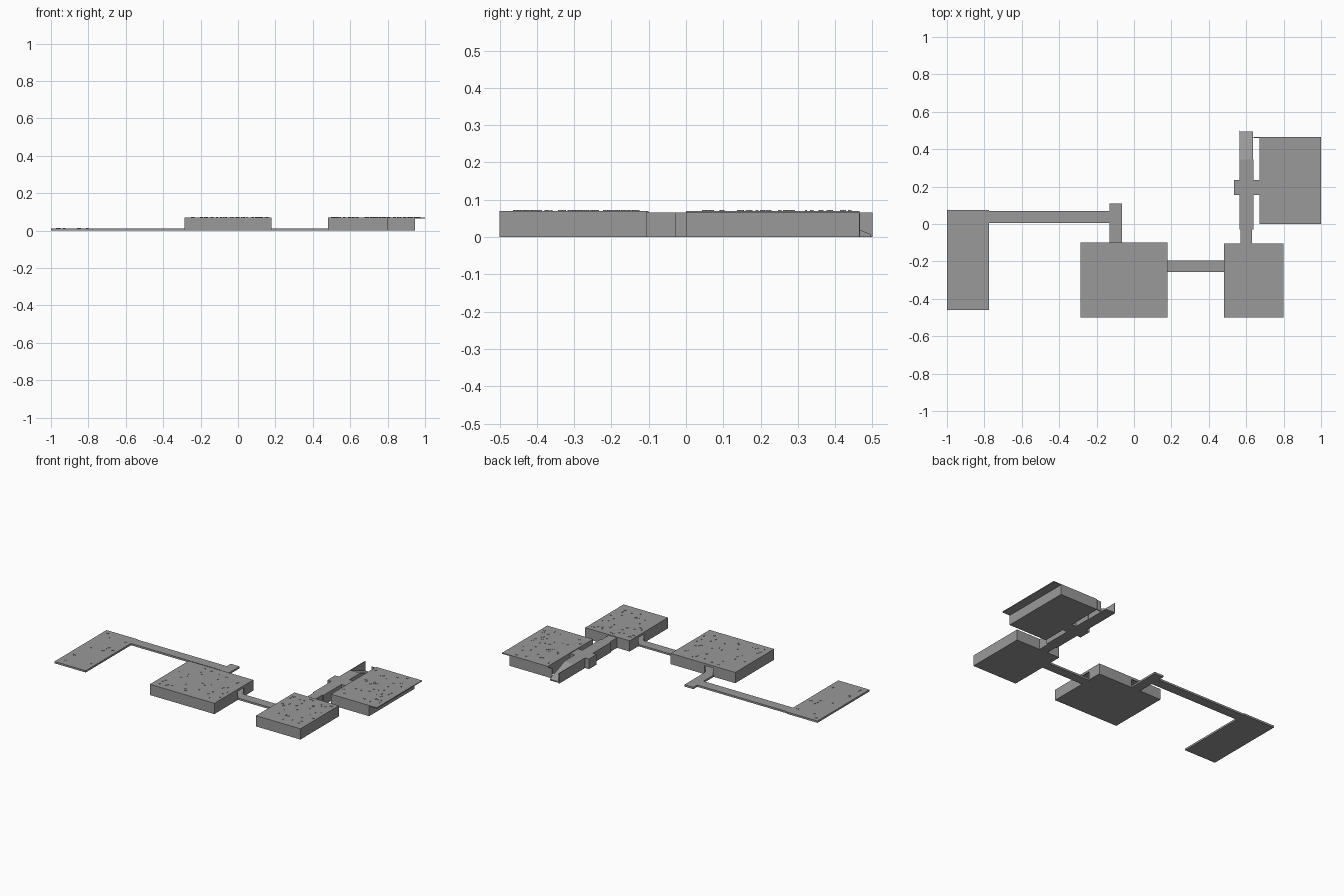
import bpy, bmesh, random

random.seed(4)
if "Cube" in bpy.data.objects:
    bpy.data.objects.remove(bpy.data.objects["Cube"], do_unlink=True)

stone = bpy.data.materials.new("grey_stone")
stone.use_nodes = True
grey = (0.32, 0.32, 0.32, 1)
stone.diffuse_color = grey
stone.node_tree.nodes["Principled BSDF"].inputs["Base Color"].default_value = grey

TOP, FLOOR, THICK = 0.07, 0.012, 0.006


def prism(bm, x, y, z, end_top=None):
    """Box from ranges; end_top lowers the top at the far y end into a ramp."""
    far = z[1] if end_top is None else end_top
    corners = [bm.verts.new((px, py, pz)) for px in x
               for py, high in ((y[0], z[1]), (y[1], far)) for pz in (z[0], high)]
    for ids in ((0, 1, 3, 2), (4, 6, 7, 5), (0, 4, 5, 1),
                (2, 3, 7, 6), (0, 2, 6, 4), (1, 5, 7, 3)):
        bm.faces.new([corners[i] for i in ids])


def finish(name, bm):
    bmesh.ops.recalc_face_normals(bm, faces=bm.faces)
    mesh = bpy.data.meshes.new(name)
    bm.to_mesh(mesh)
    bm.free()
    mesh.materials.append(stone)
    obj = bpy.data.objects.new(name, mesh)
    bpy.context.collection.objects.link(obj)


def part(name, *boxes):
    bm = bmesh.new()
    for box in boxes:
        prism(bm, *box)
    finish(name, bm)


def studs(name, x, y, z, count):
    """Small flat stones scattered over a surface."""
    bm = bmesh.new()
    for _ in range(count):
        px = random.uniform(x[0] + 0.02, x[1] - 0.02)
        py = random.uniform(y[0] + 0.02, y[1] - 0.02)
        r = random.uniform(0.003, 0.006)
        prism(bm, (px - r, px + r), (py - r, py + r), (z, z + 0.002))
    finish(name, bm)


def room(name, x, y, doors, roof_x=None):
    """Hollow chamber; doors maps a side to the span of its opening."""
    part(name + "_floor", (x, y, (0, FLOOR)))
    roof_x = roof_x or x
    part(name + "_roof", (roof_x, y, (TOP - THICK, TOP)))
    studs(name + "_roof_stones", roof_x, y, TOP, 36)
    low, high = (0, TOP - THICK / 2), TOP - 0.015
    bm = bmesh.new()
    sides = {"left": (x[1] - THICK, x[1]), "right": (x[0], x[0] + THICK),
             "front": (y[0], y[0] + THICK), "back": (y[1] - THICK, y[1])}
    for side, depth in sides.items():
        along_y = side in ("left", "right")
        span = y if along_y else x
        pieces = [(span, low)]
        if side in doors:
            a, b = doors[side]
            pieces = [((span[0], a), low), ((b, span[1]), low), ((a, b), (high, low[1]))]
        for run, z in pieces:
            prism(bm, *((depth, run, z) if along_y else (run, depth, z)))
    finish(name + "_walls", bm)


# Chambers
room("large_room", (-0.285, 0.18), (-0.5, -0.1),
     {"left": (-0.255, -0.195), "back": (-0.125, -0.065)})
room("small_room", (0.48, 0.80), (-0.5, -0.105),
     {"right": (-0.255, -0.195), "back": (0.57, 0.63)})
room("side_room", (0.67, 0.945), (0.0, 0.465),
     {"right": (0.16, 0.23)}, roof_x=(0.67, 1.0))
part("side_room_wall_extension", ((0.64, 0.67), (0.46, 0.466), (0, TOP - THICK)))

# Open entrance platform and its walkway
part("entrance_platform", ((-1, -0.775), (-0.46, 0.075), (0, FLOOR)))
studs("platform_stones", (-1, -0.775), (-0.46, 0.075), FLOOR, 14)
part("entrance_walkway",
     ((-0.775, -0.13), (0.005, 0.07), (0, FLOOR)),
     ((-0.13, -0.065), (-0.1, 0.11), (0, FLOOR)))
part("middle_walkway", ((0.18, 0.48), (-0.257, -0.195), (0, FLOOR)))

# Raised passage with side branches, ending in a ramp beside a thin wall
deck = TOP - 0.004
part("raised_passage",
     ((0.57, 0.63), (-0.11, -0.03), (0, deck)),
     ((0.563, 0.638), (-0.03, 0.345), (0, deck)))
part("passage_branches",
     ((0.535, 0.563), (0.155, 0.235), (0, deck)),
     ((0.638, 0.67), (0.155, 0.235), (0, deck)))
part("end_ramp", ((0.568, 0.635), (0.345, 0.495), (0, deck), 0.008))
part("ramp_wall", ((0.563, 0.568), (0.345, 0.5), (0, deck)))
